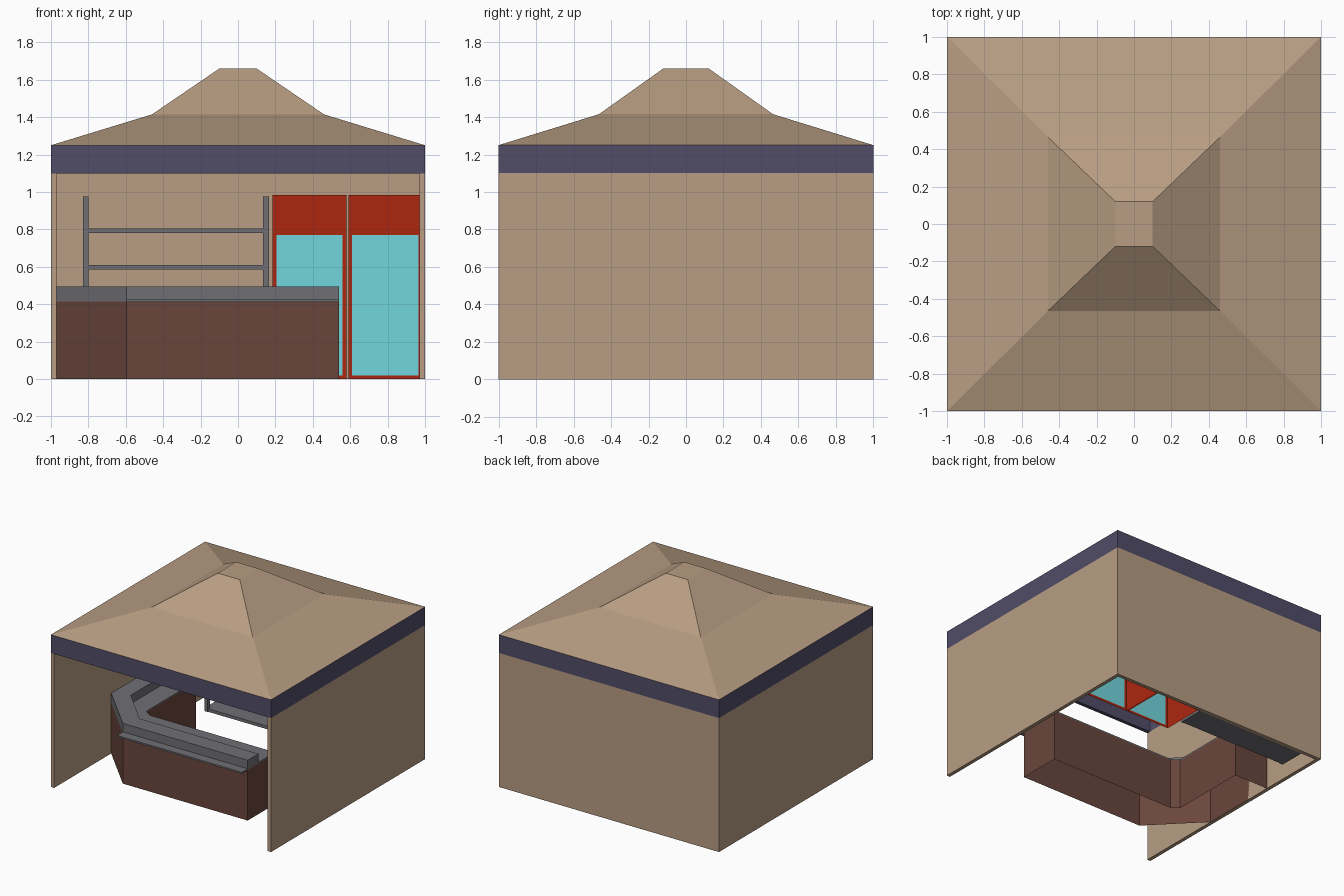
import bpy, bmesh

if "Cube" in bpy.data.objects:
    bpy.data.objects.remove(bpy.data.objects["Cube"])


def material(name, r, g, b):
    """Flat material from 0-255 sRGB, stored as linear."""
    def lin(c):
        c /= 255
        return c / 12.92 if c <= 0.04045 else ((c + 0.055) / 1.055) ** 2.4
    m = bpy.data.materials.new(name)
    m.diffuse_color = (lin(r), lin(g), lin(b), 1)
    m.use_nodes = True
    m.node_tree.nodes["Principled BSDF"].inputs["Base Color"].default_value = m.diffuse_color
    return m


TAN = material("tan_canvas", 184, 157, 131)
BLUE = material("slate_blue", 81, 77, 104)
BROWN = material("dark_brown", 105, 70, 60)
GREY = material("steel_grey", 112, 112, 117)
RED = material("cooler_red", 174, 38, 16)
TEAL = material("glass_teal", 114, 214, 222)


def finish(name, bm, *mats):
    bmesh.ops.remove_doubles(bm, verts=bm.verts, dist=1e-5)
    bmesh.ops.recalc_face_normals(bm, faces=bm.faces)
    me = bpy.data.meshes.new(name)
    bm.to_mesh(me)
    bm.free()
    for m in mats:
        me.materials.append(m)
    ob = bpy.data.objects.new(name, me)
    bpy.context.collection.objects.link(ob)
    return ob


def prism(name, pts, z0, z1, mat, bottom=True, top=True):
    """Extrude a plan outline from z0 to z1."""
    bm = bmesh.new()
    lo = [bm.verts.new((x, y, z0)) for x, y in pts]
    hi = [bm.verts.new((x, y, z1)) for x, y in pts]
    n = len(pts)
    for i in range(n):
        j = (i + 1) % n
        bm.faces.new((lo[i], lo[j], hi[j], hi[i]))
    if bottom:
        bm.faces.new(lo[::-1])
    if top:
        bm.faces.new(hi)
    return finish(name, bm, mat)


def box(name, x0, x1, y0, y1, z0, z1, mat):
    return prism(name, [(x0, y0), (x1, y0), (x1, y1), (x0, y1)], z0, z1, mat)


# Three walls as one U-shaped plan, open to the front
T = 0.97
prism("walls", [(-1, -1), (-T, -1), (-T, T), (T, T), (T, -1), (1, -1), (1, 1), (-1, 1)],
      0, 1.1, TAN)

# Blue fascia band on all four sides
box("fascia_front", -1, 1, -1, -T, 1.1, 1.25, BLUE)
box("fascia_back", -1, 1, T, 1, 1.1, 1.25, BLUE)
box("fascia_left", -1, -T, -T, T, 1.1, 1.25, BLUE)
box("fascia_right", T, 1, -T, T, 1.1, 1.25, BLUE)

# Two-pitch hipped roof with a small flat cap
bm = bmesh.new()
rings = []
for hx, hy, z in [(1, 1, 1.25), (0.46, 0.465, 1.415), (0.10, 0.12, 1.66)]:
    rings.append([bm.verts.new((sx * hx, sy * hy, z))
                  for sx, sy in [(-1, -1), (1, -1), (1, 1), (-1, 1)]])
for a, b in zip(rings, rings[1:]):
    for i in range(4):
        j = (i + 1) % 4
        bm.faces.new((a[i], a[j], b[j], b[i]))
bm.faces.new(rings[-1])
finish("roof", bm, TAN)

# L-shaped counter with a chamfered corner, hollow underneath
outer = [(0.54, -0.645), (-0.595, -0.645), (-0.97, -0.26), (-0.97, 0.4)]
inner = [(-0.66, 0.4), (-0.66, -0.245), (-0.60, -0.29), (0.54, -0.29)]
rim = [(-0.83, 0.4), (-0.83, -0.205), (-0.54, -0.505), (0.54, -0.505)]
prism("counter_base", outer + inner, 0, 0.415, BROWN, bottom=False, top=False)
prism("counter_worktop", outer + inner, 0.415, 0.425, GREY)
prism("counter_raised_bar", outer + rim, 0.42, 0.495, GREY)
box("counter_front_ledge", -0.595, 0.54, -0.72, -0.64, 0.412, 0.425, GREY)

# Shelf rack against the back wall
for i in range(5):
    z = 0.195 * i
    box(f"rack_shelf_{i}", -0.83, 0.165, 0.755, 0.97, z, z + 0.025, GREY)
for side, x in (("left", -0.83), ("right", 0.135)):
    for place, y in (("front", 0.75), ("back", 0.94)):
        box(f"rack_post_{side}_{place}", x, x + 0.03, y, y + 0.03, 0, 0.975, GREY)


def cooler(name, x0):
    """Open-bottomed cabinet; the middle front cell is the glass door."""
    w, y0, y1 = 0.395, 0.615, 0.975
    xs = [x0, x0 + 0.02, x0 + w - 0.02, x0 + w]
    zs = [0, 0.02, 0.77, 0.985]
    bm = bmesh.new()

    def quad(*cs):
        return bm.faces.new([bm.verts.new(c) for c in cs])
    for i in range(3):
        for k in range(3):
            f = quad((xs[i], y0, zs[k]), (xs[i + 1], y0, zs[k]),
                     (xs[i + 1], y0, zs[k + 1]), (xs[i], y0, zs[k + 1]))
            f.material_index = 1 if i == k == 1 else 0
    a, b, h = xs[0], xs[3], zs[3]
    quad((a, y0, 0), (a, y0, h), (a, y1, h), (a, y1, 0))
    quad((b, y0, 0), (b, y1, 0), (b, y1, h), (b, y0, h))
    quad((a, y1, 0), (a, y1, h), (b, y1, h), (b, y1, 0))
    quad((a, y0, h), (b, y0, h), (b, y1, h), (a, y1, h))
    finish(name, bm, RED, TEAL)


# Pair of drinks coolers in the back right corner
cooler("cooler_left", 0.185)
cooler("cooler_right", 0.59)
